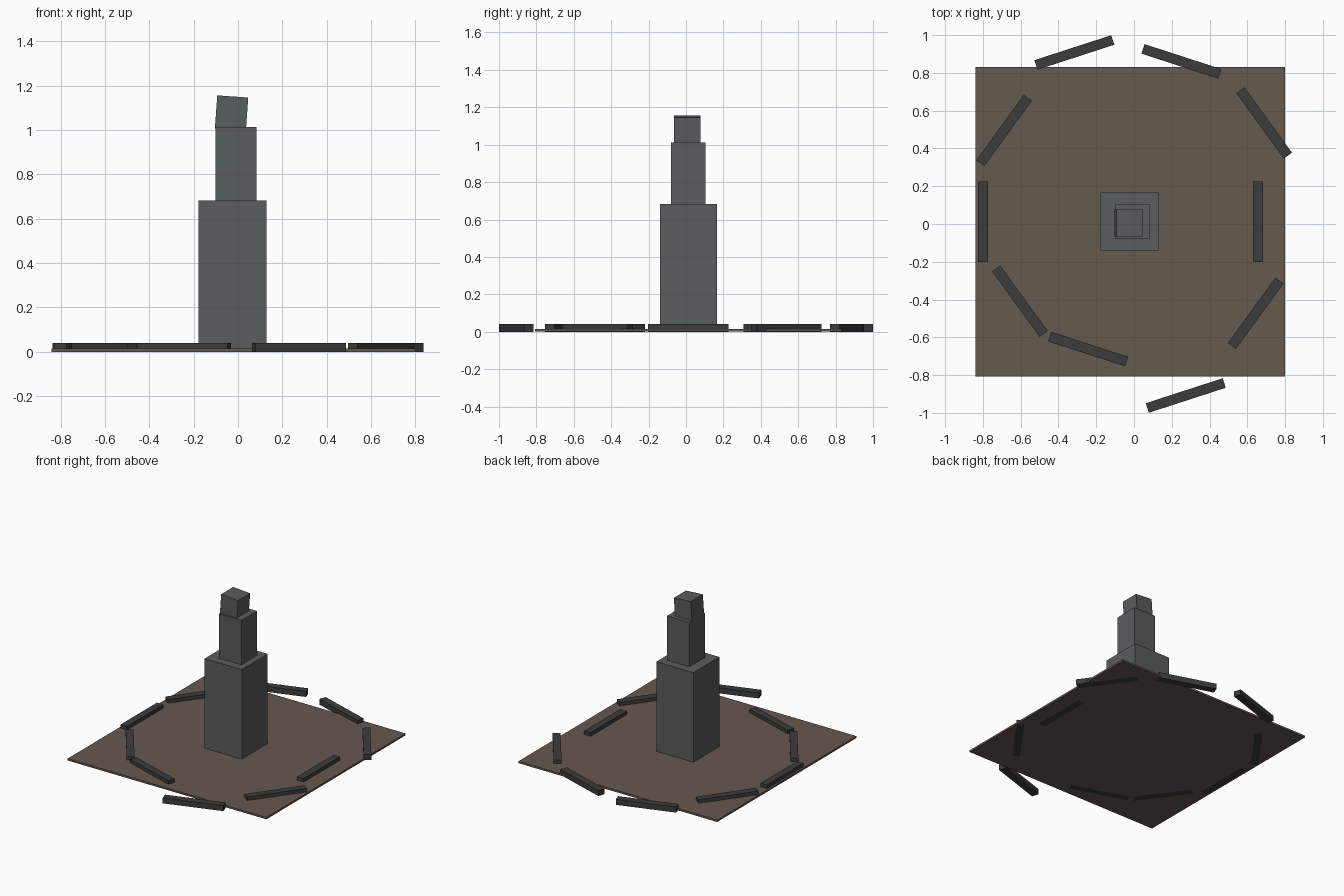
import bpy
from math import radians

if "Cube" in bpy.data.objects:
    bpy.data.objects.remove(bpy.data.objects["Cube"])


def material(name, rgb):
    m = bpy.data.materials.new(name)
    m.diffuse_color = (*rgb, 1)
    m.use_nodes = True
    m.node_tree.nodes["Principled BSDF"].inputs["Base Color"].default_value = m.diffuse_color
    return m


DIRT = material("earth_brown", (0.13, 0.10, 0.08))
STONE = material("stone_grey", (0.10, 0.11, 0.11))
DARK = material("dark_stone", (0.045, 0.045, 0.045))


def box(name, center, size, mat, rot=(0, 0, 0)):
    bpy.ops.mesh.primitive_cube_add(size=1, location=center, rotation=rot)
    ob = bpy.context.object
    ob.name = name
    ob.scale = size
    ob.data.materials.append(mat)
    return ob


# Ground slab
box("ground_slab", (-0.02, 0.012, 0.007), (1.64, 1.64, 0.014), DIRT)

# Stepped pillar with a slightly tilted cap
box("pillar_base", (-0.024, 0.013, 0.341), (0.306, 0.306, 0.682), STONE)
box("pillar_middle", (-0.009, 0.013, 0.842), (0.184, 0.184, 0.342), STONE)
box("pillar_cap", (-0.029, 0.006, 1.076), (0.14, 0.142, 0.15), STONE,
    (0, radians(4), 0))

# Ring of ten kerb stones, tangent to the circle at uneven distances
kerbs = [(0.656, 0.012), (0.689, 0.535), (0.251, 0.861), (-0.316, 0.908),
         (-0.688, 0.495), (-0.80, 0.012), (-0.604, -0.409),
         (-0.243, -0.662), (0.274, -0.908), (0.644, -0.473)]
for i, (x, y) in enumerate(kerbs):
    box(f"kerb_stone_{i + 1}", (x, y, 0.02), (0.053, 0.428, 0.041), DARK,
        (0, 0, radians(36 * i)))
